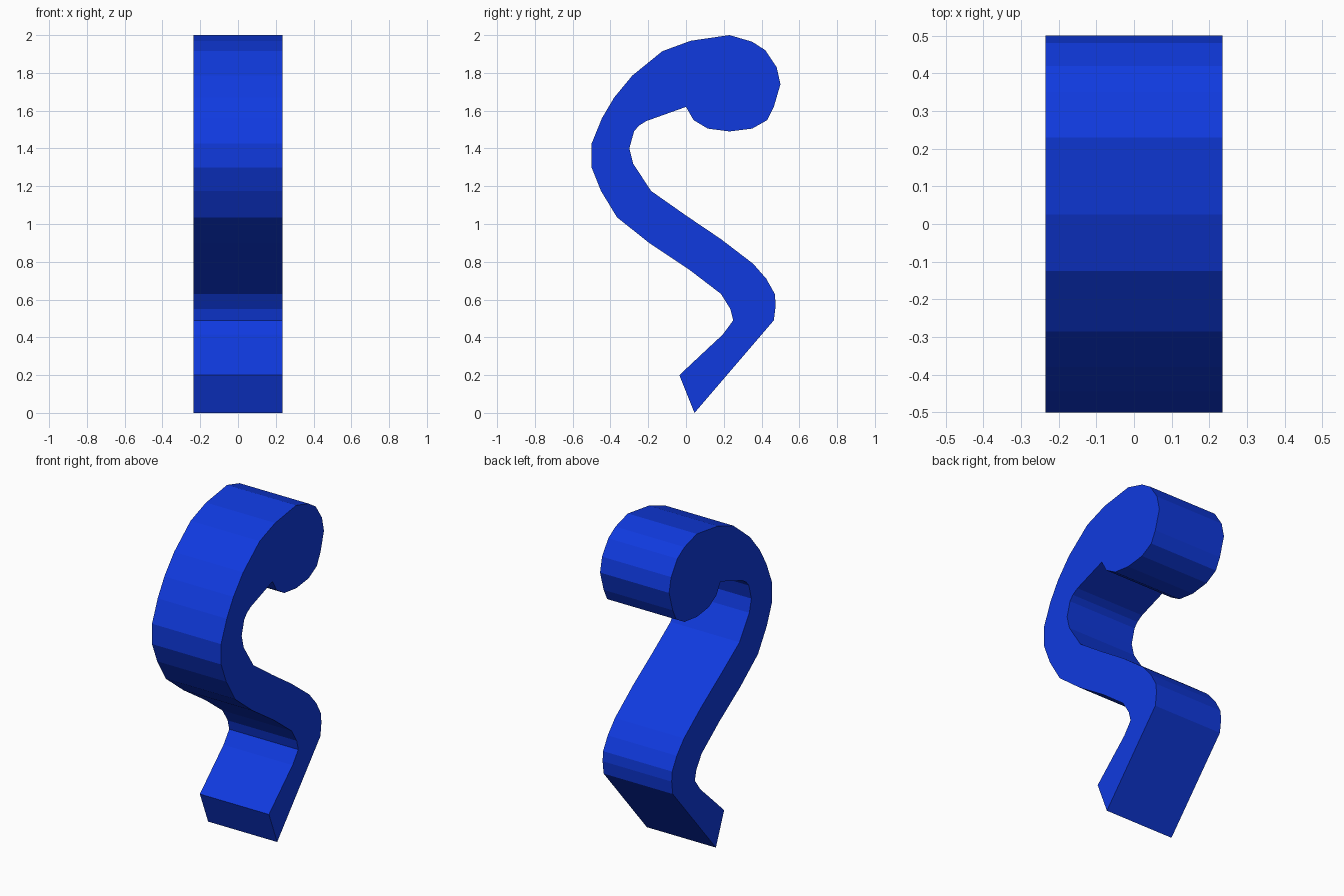
import bpy
import bmesh
from mathutils import Vector

default_cube = bpy.data.objects.get("Cube")
if default_cube:
    bpy.data.objects.remove(default_cube, do_unlink=True)

HALF_WIDTH = 0.235


def make_material(name, colour):
    material = bpy.data.materials.new(name)
    material.use_nodes = True
    material.diffuse_color = colour
    material.node_tree.nodes["Principled BSDF"].inputs["Base Color"].default_value = colour
    return material


def extrude_profile(name, outline, half_width, material):
    """Extrude a closed (y, z) outline along x, with flat faces."""
    bm = bmesh.new()
    side = bm.faces.new([bm.verts.new((-half_width, y, z)) for y, z in outline])
    result = bmesh.ops.extrude_face_region(bm, geom=[side])
    moved = [item for item in result["geom"] if isinstance(item, bmesh.types.BMVert)]
    bmesh.ops.translate(bm, verts=moved, vec=Vector((half_width * 2, 0, 0)))
    bmesh.ops.recalc_face_normals(bm, faces=bm.faces)
    mesh = bpy.data.meshes.new(name)
    bm.to_mesh(mesh)
    bm.free()
    mesh.materials.append(material)
    obj = bpy.data.objects.new(name, mesh)
    bpy.context.collection.objects.link(obj)
    return obj


# Slanted foot and lower bend, rear edge going up
rear_edge = [(.045, 0), (.465, .49), (.475, .57), (.47, .63), (.425, .71),
             (.355, .79), (.185, .92), (0, 1.045), (-.185, 1.175)]

# Inside of the upper hook
hook_inside = [(-.28, 1.32), (-.3, 1.4), (-.275, 1.49), (-.25, 1.52),
               (-.21, 1.545), (0, 1.62)]

# Rounded bulb at the tip
bulb = [(.04, 1.55), (.115, 1.505), (.23, 1.49), (.35, 1.505), (.43, 1.55),
        (.465, 1.62), (.5, 1.74), (.48, 1.83), (.42, 1.92), (.35, 1.965), (.23, 2)]

# Outer back of the hook, going down
hook_outside = [(.025, 1.97), (-.125, 1.915), (-.285, 1.785), (-.38, 1.67),
                (-.445, 1.56), (-.5, 1.425), (-.5, 1.3), (-.45, 1.175), (-.365, 1.035)]

# Front edge of the stem down to the foot
front_edge = [(-.195, .9), (.015, .76), (.185, .63), (.235, .55), (.25, .49),
              (.195, .415), (.125, .35), (-.035, .2)]

blue = make_material("royal_blue", (0.005, 0.042, 0.74, 1))
extrude_profile("curved_hook",
                rear_edge + hook_inside + bulb + hook_outside + front_edge,
                HALF_WIDTH, blue)
